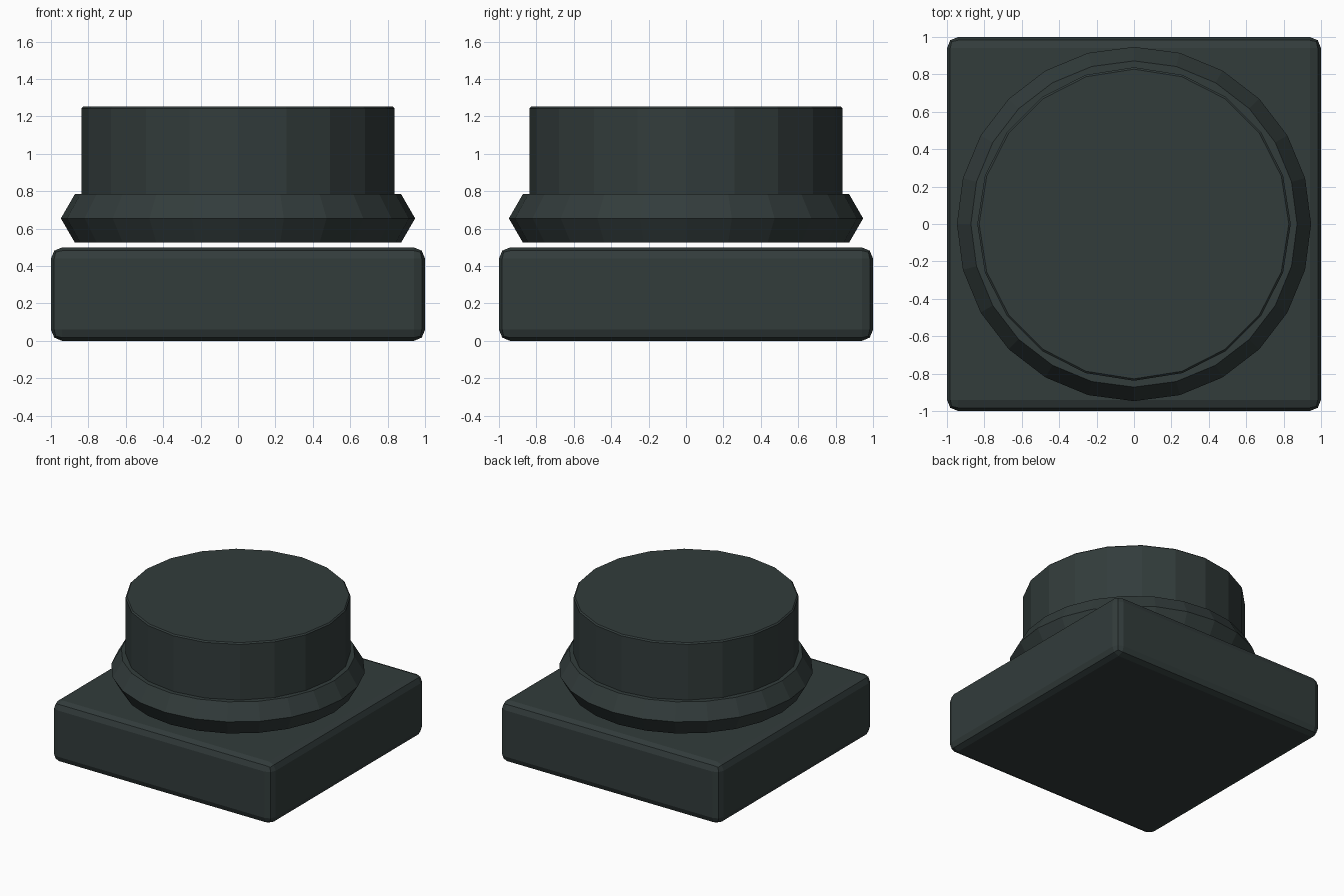
import bpy

# Remove the default cube
default = bpy.data.objects.get("Cube")
if default:
    bpy.data.objects.remove(default, do_unlink=True)

# Single dark slate colour
slate = bpy.data.materials.new("dark_slate")
slate.use_nodes = True
colour = (0.032, 0.045, 0.044, 1)
slate.diffuse_color = colour
bsdf = next(n for n in slate.node_tree.nodes if n.type == "BSDF_PRINCIPLED")
bsdf.inputs["Base Color"].default_value = colour


def finish(name, bevel=0, segments=1):
    """Name the active part, colour it and round its hard edges."""
    part = bpy.context.object
    part.name = name
    part.data.materials.clear()
    part.data.materials.append(slate)
    bpy.ops.object.transform_apply(location=False, rotation=False, scale=True)
    if bevel:
        mod = part.modifiers.new("edge_bevel", "BEVEL")
        mod.width = bevel
        mod.segments = segments
        mod.limit_method = "ANGLE"
    bpy.ops.object.shade_flat()
    return part


# Square plinth with rounded edges
bpy.ops.mesh.primitive_cube_add(size=1, location=(0, 0, 0.25))
bpy.context.object.scale = (2, 2, 0.5)
finish("square_plinth", bevel=0.06, segments=2)

# Faceted collar ring, floating just above the plinth
bpy.ops.mesh.primitive_torus_add(major_segments=24, minor_segments=6,
                                 major_radius=0.797, minor_radius=0.15,
                                 location=(0, 0, 0.655))
finish("collar_ring")

# Column drum rising out of the collar
bottom, top = 0.54, 1.252
bpy.ops.mesh.primitive_cylinder_add(vertices=20, radius=0.838, depth=top - bottom,
                                    location=(0, 0, (top + bottom) / 2))
finish("column_drum", bevel=0.01)
